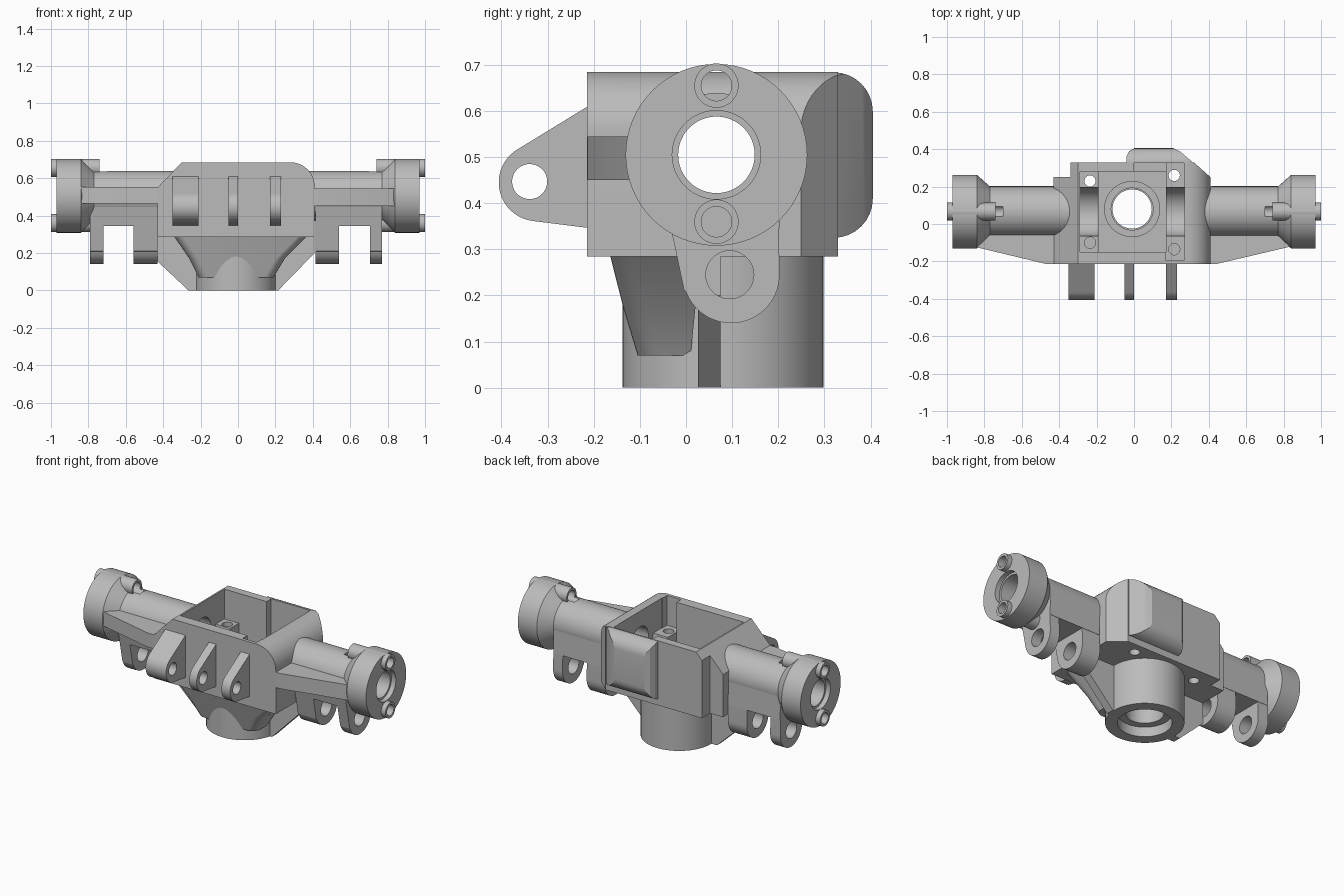
import bpy, bmesh
from math import sin, cos, pi, radians

if "Cube" in bpy.data.objects:
    bpy.data.objects.remove(bpy.data.objects["Cube"])

metal = bpy.data.materials.new("grey_metal")
metal.use_nodes = True
metal.diffuse_color = (0.5, 0.5, 0.5, 1)
metal.node_tree.nodes["Principled BSDF"].inputs["Base Color"].default_value = (0.5, 0.5, 0.5, 1)
parts = []
AY, AZ = 0.066, 0.505          # axle line
PX, PY = -0.01, 0.08           # pinion line


def loft(name, rings):
    """Closed solid through matching rings of points."""
    bm = bmesh.new()
    rows = [[bm.verts.new(p) for p in ring] for ring in rings]
    n = len(rows[0])
    for a, b in zip(rows, rows[1:]):
        for i in range(n):
            j = (i + 1) % n
            bm.faces.new((a[i], a[j], b[j], b[i]))
    bm.faces.new(rows[0])
    bm.faces.new(rows[-1])
    bmesh.ops.recalc_face_normals(bm, faces=bm.faces)
    mesh = bpy.data.meshes.new(name)
    bm.to_mesh(mesh)
    bm.free()
    mesh.materials.append(metal)
    ob = bpy.data.objects.new(name, mesh)
    bpy.context.scene.collection.objects.link(ob)
    parts.append(ob)
    return ob


def place(points, axis, t):
    order = {"x": lambda u, v: (t, u, v), "y": lambda u, v: (u, t, v), "z": lambda u, v: (u, v, t)}
    return [order[axis](u, v) for u, v in points]


def prism(name, points, axis, lo, hi):
    return loft(name, [place(points, axis, lo), place(points, axis, hi)])


def arc(u, v, r, start=0, end=360, n=16):
    return [(u + r * cos(radians(start + (end - start) * i / n)),
             v + r * sin(radians(start + (end - start) * i / n))) for i in range(n + 1)]


def circle(u, v, r, n=48):
    return arc(u, v, r, 0, 360, n)[:-1]


def rod(name, u, v, r, axis, lo, hi):
    return prism(name, circle(u, v, r), axis, lo, hi)


def box(name, x0, x1, y0, y1, z0, z1):
    return prism(name, [(x0, y0), (x1, y0), (x1, y1), (x0, y1)], "z", z0, z1)


def combine(ob, tool, operation="DIFFERENCE"):
    """Apply a boolean, then discard the tool."""
    mod = ob.modifiers.new("bool", "BOOLEAN")
    mod.operation, mod.solver, mod.object = operation, "EXACT", tool
    bpy.context.view_layer.update()
    dg = bpy.context.evaluated_depsgraph_get()
    mesh = bpy.data.meshes.new_from_object(ob.evaluated_get(dg))
    ob.modifiers.clear()
    ob.data = mesh
    parts.remove(tool)
    bpy.data.objects.remove(tool)


def drill(ob, u, v, r, axis, lo=-1.2, hi=1.2):
    combine(ob, rod("drill", u, v, r, axis, lo, hi))


# Centre case: front outline trimmed by plan outline
front_outline = [(-0.43, 0.285), (0.41, 0.285)] + arc(0.28, 0.555, 0.13, 0, 90, 12) + \
    [(-0.3, 0.685), (-0.43, 0.55)]
plan = [(-0.43, -0.215), (0.42, -0.215), (0.42, 0.24), (0.32, 0.33),
        (-0.34, 0.33), (-0.34, 0.25), (-0.44, 0.25), (-0.44, -0.215)][1:]
case = prism("centre_case", front_outline, "y", -0.215, 0.5)
combine(case, prism("plan", plan, "z", 0.1, 0.9), "INTERSECT")

# Rear gear bulge
bulge_side = [(0.15, 0.325), (0.32, 0.325)] + arc(0.32, 0.41, 0.085, -90, 0, 8) + \
    arc(0.32, 0.599, 0.085, 0, 90, 8) + [(0.15, 0.684)]
bulge_plan = [(-0.04, 0.16), (-0.04, 0.36), (-0.025, 0.39), (0.01, 0.41), (0.2, 0.41),
              (0.25, 0.385), (0.32, 0.325), (0.395, 0.24), (0.27, 0.16)]
bulge = prism("bulge", bulge_side, "x", -0.1, 0.5)
combine(bulge, prism("bulge_plan", bulge_plan, "z", 0.2, 0.8), "INTERSECT")
# trim the bulge to the case's rounded shoulder
shoulder = [(-0.2, 0.2), (0.405, 0.2)] + arc(0.275, 0.553, 0.13, 0, 90, 12) + [(-0.2, 0.683)]
combine(bulge, prism("shoulder", shoulder, "y", 0.1, 0.5), "INTERSECT")
combine(case, bulge, "UNION")

# Open cavity, axle bore, pinion bore
combine(case, box("cavity", -0.29, 0.27, -0.15, 0.28, 0.33, 0.9))
combine(case, box("gear_cavity", 0.0, 0.268, 0.1, 0.325, 0.36, 0.9))
combine(case, box("bearing_cavity", 0.17, 0.266, -0.195, 0.2, 0.35, 0.9))
drill(case, AY, AZ, 0.083, "x")
drill(case, PX, PY, 0.118, "z")

# Bearing saddles with bolt holes
saddles = {"right": (-0.295, -0.19, -0.16, 0.285, (-0.235, 0.23), (-0.235, -0.1)),
           "left": (0.17, 0.275, -0.2, 0.328, (0.215, 0.26), (0.215, -0.135))}
for side, (x0, x1, y0, y1, *bolts) in saddles.items():
    saddle = box("bearing_saddle_" + side, x0, x1, y0, y1, 0.31, 0.5)
    drill(saddle, AY, AZ, 0.13, "x")
    for bx, by in bolts:
        drill(saddle, bx, by, 0.03, "z")
        drill(case, bx, by, 0.03, "z", 0.2, 0.45)

# Pinion snout with stepped bore
snout = rod("pinion_snout", PX, PY, 0.218, "z", 0, 0.31)
drill(snout, PX, PY, 0.105, "z")
drill(snout, PX, PY, 0.15, "z", -0.1, 0.06)
collar = rod("pinion_collar", PX, PY, 0.15, "z", 0.3, 0.36)
drill(collar, PX, PY, 0.112, "z")

# Rib across the snout, and the flared throat in front of it
rib = prism("snout_rib", [(-0.43, 0.3), (-0.43, 0.155), (-0.265, 0), (0.215, 0),
                          (0.41, 0.2), (0.41, 0.3)], "y", 0.026, 0.075)
drill(rib, PX, PY, 0.17, "z")


def rounded(x0, x1, y0, y1, r):
    return arc(x0 + r, y0 + r, r, 180, 270, 6) + arc(x1 - r, y0 + r, r, 270, 360, 6) + [(x1, y1), (x0, y1)]


throat = loft("flared_throat", [place(rounded(-0.35, 0.38, -0.168, 0.04, 0.05), "z", 0.3),
                                place(rounded(-0.26, 0.25, -0.135, 0.02, 0.05), "z", 0.17),
                                place(rounded(-0.21, 0.19, -0.105, 0.01, 0.05), "z", 0.07)])
drill(throat, PX, PY, 0.16, "z")

# Axle tubes with end flanges and bolt bosses
for side, s in (("right", -1), ("left", 1)):
    tube = loft("axle_tube_" + side, [place(circle(AY, AZ, r, 64), "x", s * x) for x, r in
                                      ((0.3, 0.134), (0.77, 0.134), (0.84, 0.197), (0.97, 0.197))])
    drill(tube, AY, AZ, 0.083, "x")
    drill(tube, AY, AZ, 0.096, "x", *sorted((s * 0.94, s * 1.1)))
    for label, z in (("upper", 0.655), ("lower", 0.36)):
        span = sorted((s * 0.7, s * 1.1))
        boss = rod(f"{label}_bolt_boss_{side}", AY, z, 0.048, "x", *sorted((s * 0.74, s)))
        drill(boss, AY, z, 0.033, "x", *span)
        drill(tube, AY, z, 0.033, "x", *span)

# Link brackets hanging below the tubes
leg_side = [(0.198, AZ), (-0.066, AZ), (-0.03, 0.333), (-0.004, 0.21)] + \
    arc(0.098, 0.245, 0.105, 200, 360, 20)
web_side = [(0.198, AZ), (-0.066, AZ), (-0.033, 0.345), (0.203, 0.345)]
for side, outer, inner in (("right", (-0.79, -0.72), (-0.56, -0.43)),
                           ("left", (0.705, 0.77), (0.415, 0.54))):
    xs = outer + inner
    web = prism("bracket_web_" + side, web_side, "x", min(xs) + 0.002, max(xs) - 0.002)
    drill(web, AY, AZ, 0.084, "x")
    for label, (x0, x1) in (("outer", outer), ("inner", inner)):
        leg = prism(f"{label}_bracket_leg_{side}", leg_side, "x", x0, x1)
        drill(leg, AY, AZ, 0.084, "x")
        drill(leg, 0.095, 0.245, 0.052, "x")

# Tapered bracing bars along the front
for side, s, tip, root, z0, z1 in (("right", -1, 0.86, 0.47, 0.465, 0.553),
                                   ("left", 1, 0.84, 0.44, 0.45, 0.545)):
    bar = prism("bracing_bar_" + side, [(s * tip, -0.12), (s * root, -0.214), (s * 0.4, -0.214),
                                        (s * 0.4, 0.05), (s * tip, 0.05)], "z", z0, z1)
    drill(bar, AY, AZ, 0.084, "x")

# Front mounting lugs
lug_side = [(-0.2, 0.345), (-0.2, 0.618)] + arc(-0.322, 0.445, 0.084, 118, 262, 20)
for i, (x0, x1) in enumerate(((-0.35, -0.21), (-0.05, 0.0), (0.17, 0.23))):
    lug = prism(f"front_lug_{i + 1}", lug_side, "x", x0, x1)
    drill(lug, -0.339, 0.447, 0.038, "x")

# Smooth curved surfaces, keep edges crisp
for ob in parts:
    ob.data.shade_smooth()
    ob.data.set_sharp_from_angle(angle=radians(25))
